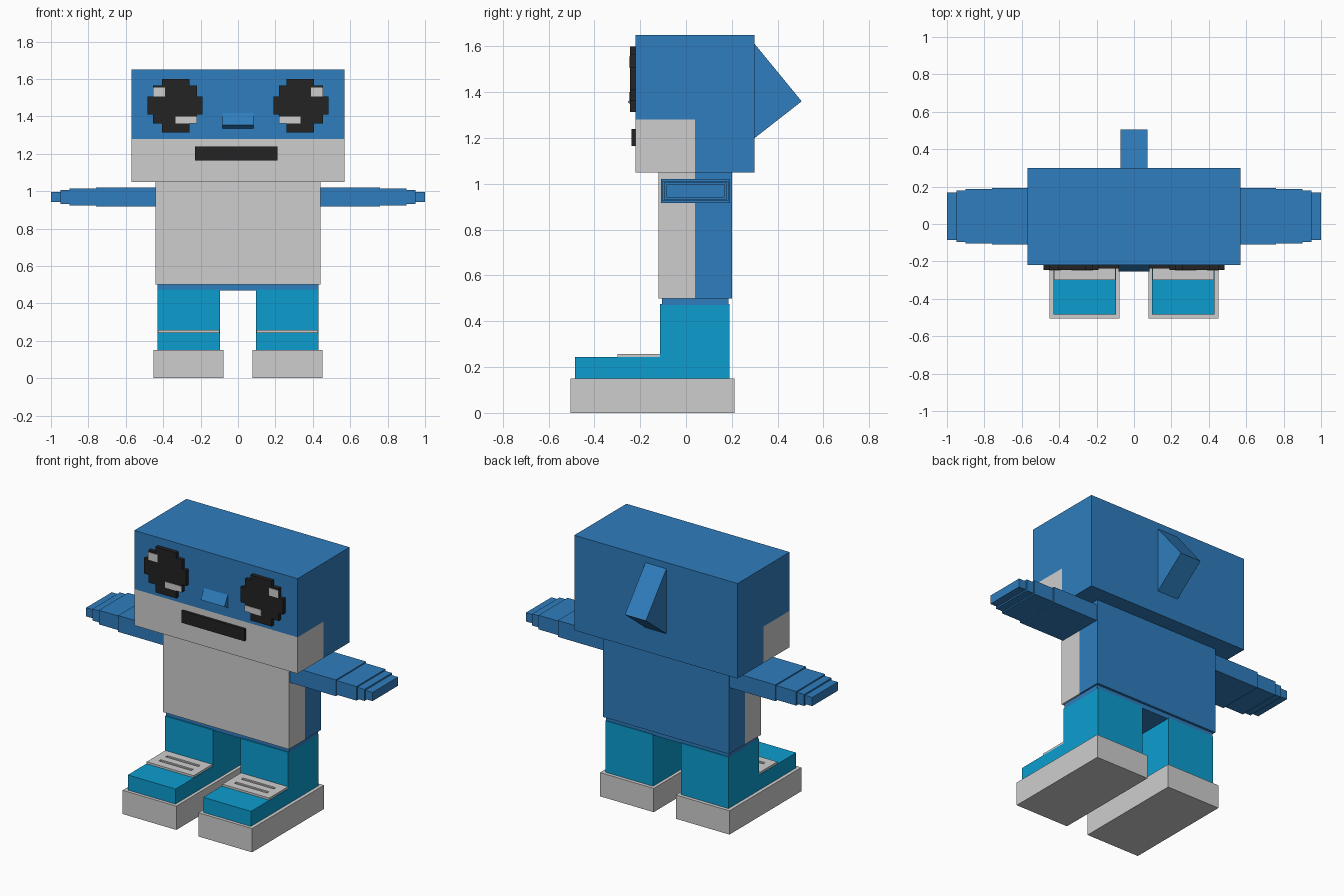
import bpy, bmesh
from mathutils import Vector

if "Cube" in bpy.data.objects:
    bpy.data.objects.remove(bpy.data.objects["Cube"], do_unlink=True)


def material(name, srgb):
    color = [((c / 255 + 0.055) / 1.055) ** 2.4 for c in srgb] + [1]
    mat = bpy.data.materials.new(name)
    mat.use_nodes = True
    mat.diffuse_color = color
    mat.node_tree.nodes["Principled BSDF"].inputs["Base Color"].default_value = color
    return mat


BLUE = material("blue", (47, 125, 189))
WHITE = material("light grey", (206, 206, 206))
CYAN = material("cyan", (12, 157, 208))
BLACK = material("black", (35, 35, 35))


def add_box(bm, x, y, z):
    """Box from (low, high) ranges on each axis."""
    verts = bmesh.ops.create_cube(bm, size=1)["verts"]
    for v in verts:
        v.co = Vector([r[0] if c < 0 else r[1] for c, r in zip(v.co, (x, y, z))])


def finish(name, bm, *mats):
    bmesh.ops.recalc_face_normals(bm, faces=bm.faces)
    mesh = bpy.data.meshes.new(name)
    bm.to_mesh(mesh)
    bm.free()
    for mat in mats:
        mesh.materials.append(mat)
    obj = bpy.data.objects.new(name, mesh)
    bpy.context.collection.objects.link(obj)
    return obj


def boxes(name, mat, ranges, side=1):
    """One object made of boxes, mirrored in x when side is -1."""
    bm = bmesh.new()
    for x, y, z in ranges:
        add_box(bm, sorted(side * v for v in x), y, z)
    return finish(name, bm, mat)


def prism(name, mat, x, profile):
    """Side (y, z) profile extruded across an x range."""
    bm = bmesh.new()
    face = bm.faces.new([bm.verts.new((x[0], y, z)) for y, z in profile])
    moved = bmesh.ops.extrude_face_region(bm, geom=[face])["geom"]
    for v in moved:
        if isinstance(v, bmesh.types.BMVert):
            v.co.x = x[1]
    return finish(name, bm, mat)


def two_tone(name, x, y, z, split_y, split_z):
    """Blue box whose front, below split_z, is light grey."""
    bm = bmesh.new()
    add_box(bm, x, y, z)
    for co, normal in (((0, split_y, 0), (0, 1, 0)), ((0, 0, split_z), (0, 0, 1))):
        geom = bm.verts[:] + bm.edges[:] + bm.faces[:]
        bmesh.ops.bisect_plane(bm, geom=geom, plane_co=co, plane_no=normal)
    for f in bm.faces:
        c = f.calc_center_median()
        f.material_index = int(c.y < split_y and c.z < split_z)
    return finish(name, bm, BLUE, WHITE)


# Head, torso and hips
two_tone("head", (-0.57, 0.57), (-0.22, 0.3), (1.05, 1.65), 0.04, 1.28)
two_tone("torso", (-0.44, 0.44), (-0.12, 0.2), (0.5, 1.05), 0.04, 2)
boxes("hips", BLUE, [((-0.43, 0.43), (-0.105, 0.185), (0.47, 0.5))])

# Nose, mouth and fin on the back of the head
prism("nose", BLUE, (-0.083, 0.083), [(-0.21, 1.435), (-0.254, 1.355), (-0.21, 1.33)])
boxes("mouth", BLACK, [((-0.23, 0.21), (-0.237, -0.21), (1.165, 1.24))])
prism("head_fin", BLUE, (-0.073, 0.073), [(0.29, 1.61), (0.3, 1.61), (0.505, 1.36), (0.3, 1.2), (0.29, 1.2)])

for side, label in ((1, "left"), (-1, "right")):
    # Blocky eye: stacked rows, with two highlight plates
    rows = [(0.26, 0.405, 1.313, 1.362), (0.22, 0.455, 1.362, 1.41),
            (0.19, 0.485, 1.41, 1.507), (0.22, 0.455, 1.507, 1.565),
            (0.26, 0.405, 1.565, 1.6)]
    boxes(label + "_eye", BLACK, [((a, b), (-0.245, -0.21), (c, d)) for a, b, c, d in rows], side)
    shine = [(0.39, 0.455, 1.507, 1.555), (0.22, 0.335, 1.362, 1.4)]
    boxes(label + "_eye_shine", WHITE, [((a, b), (-0.248, -0.244), (c, d)) for a, b, c, d in shine], side)

    # Arm: sections stepping in towards the tip
    steps = [(0.43, 0.76, 0), (0.76, 0.9, 0.007), (0.9, 0.95, 0.015), (0.95, 1, 0.024)]
    boxes(label + "_arm", BLUE, [((a, b), (-0.11 + t, 0.193 - t), (0.917 + t, 1.02 - t))
                                 for a, b, t in steps], side)

    # Leg and shoe upper in one profile, on a thick sole
    prism(label + "_leg", CYAN, (side * 0.097, side * 0.43),
          [(0.19, 0.15), (0.19, 0.475), (-0.113, 0.475), (-0.113, 0.245), (-0.485, 0.245), (-0.485, 0.15)])
    boxes(label + "_sole", WHITE, [((0.077, 0.452), (-0.505, 0.212), (0, 0.15))], side)

    # Lace panel: thin base, side strips and three crossbars leaving two slots
    panel = [((0.1, 0.428), (-0.3, -0.113), (0.244, 0.25))]
    panel += [(x, (-0.3, -0.113), (0.25, 0.258)) for x in ((0.1, 0.15), (0.378, 0.428))]
    panel += [((0.15, 0.378), y, (0.25, 0.258)) for y in ((-0.3, -0.25), (-0.23, -0.183), (-0.163, -0.113))]
    boxes(label + "_lace_panel", WHITE, panel, side)
